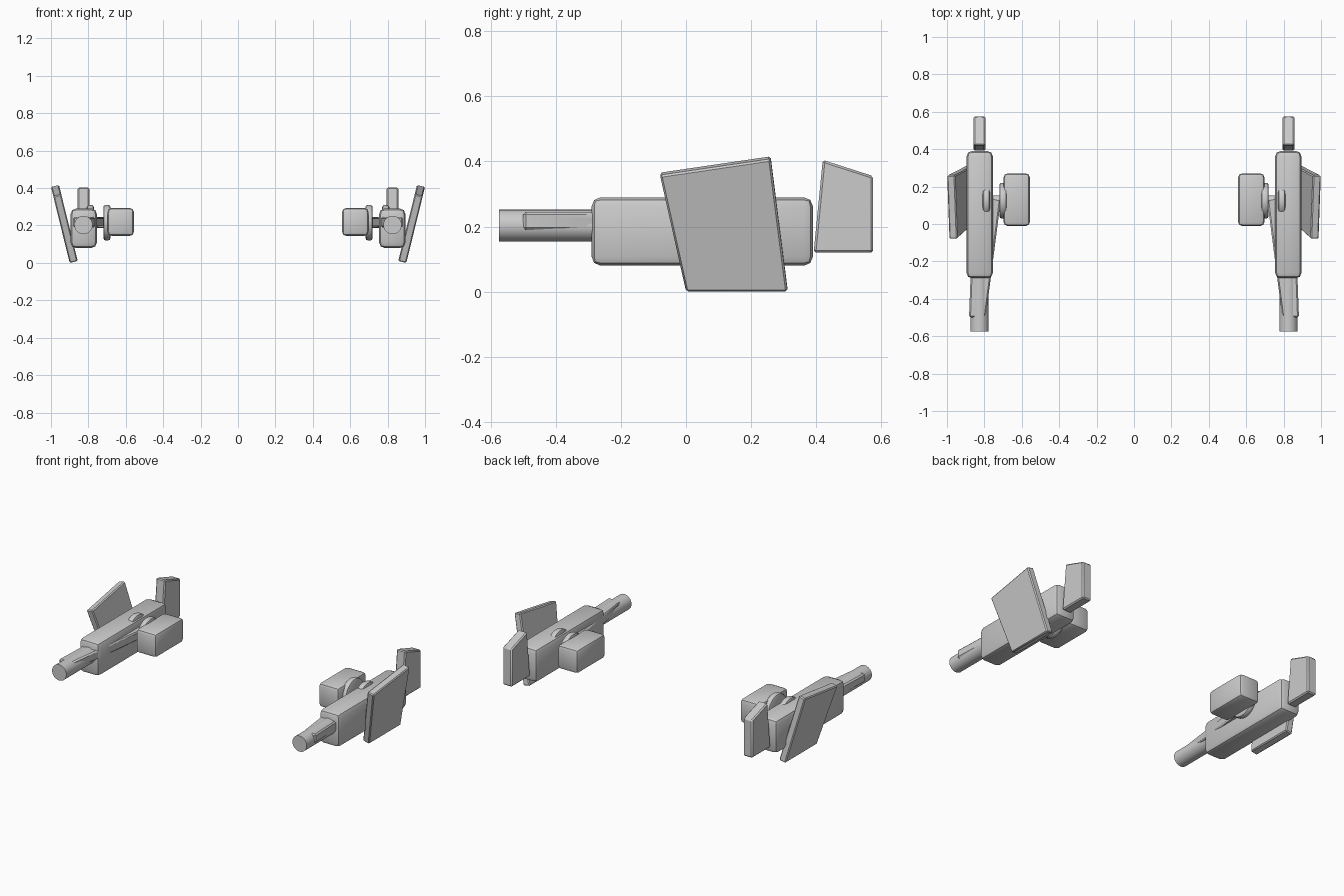
import bpy
import bmesh
from mathutils import Matrix, Vector

if "Cube" in bpy.data.objects:
    bpy.data.objects.remove(bpy.data.objects["Cube"])

grey = bpy.data.materials.new("light_grey")
grey.use_nodes = True
colour = (0.6, 0.6, 0.6, 1)
grey.diffuse_color = colour
grey.node_tree.nodes["Principled BSDF"].inputs["Base Color"].default_value = colour


def finish(name, bm, bevel=0.0, segments=2):
    """Bevel, smooth and mirror one part to the other side."""
    bmesh.ops.recalc_face_normals(bm, faces=bm.faces)
    if bevel:
        edges = [e for e in bm.edges if e.calc_face_angle(0) > 0.6]
        bmesh.ops.bevel(bm, geom=edges, offset=bevel, segments=segments,
                        profile=0.5, affect='EDGES', clamp_overlap=True)
    mesh = bpy.data.meshes.new(name)
    bm.to_mesh(mesh)
    bm.free()
    mesh.materials.append(grey)
    obj = bpy.data.objects.new(name, mesh)
    bpy.context.collection.objects.link(obj)
    bpy.ops.object.select_all(action='DESELECT')
    obj.select_set(True)
    bpy.context.view_layer.objects.active = obj
    bpy.ops.object.shade_smooth_by_angle(angle=0.6)
    obj.modifiers.new("Mirror", 'MIRROR').use_mirror_merge = False
    return obj


def box(name, low, high, bevel):
    low, high = Vector(low), Vector(high)
    bm = bmesh.new()
    bmesh.ops.create_cube(bm, size=1, matrix=Matrix.Translation((low + high) / 2)
                          @ Matrix.Diagonal((high - low).to_4d()))
    return finish(name, bm, bevel)


def cylinder(name, centre, radius, length, axis, bevel=0.0):
    turn = Vector((0, 0, 1)).rotation_difference(Vector(axis)).to_matrix().to_4x4()
    bm = bmesh.new()
    bmesh.ops.create_cone(bm, cap_ends=True, segments=32, radius1=radius,
                          radius2=radius, depth=length,
                          matrix=Matrix.Translation(centre) @ turn)
    return finish(name, bm, bevel)


def prism(name, side_a, side_b, bevel):
    """Solid between two matching outlines."""
    bm = bmesh.new()
    a = [bm.verts.new(p) for p in side_a]
    b = [bm.verts.new(p) for p in side_b]
    bm.faces.new(a)
    bm.faces.new(b)
    for i in range(len(a)):
        j = (i + 1) % len(a)
        bm.faces.new((a[i], a[j], b[j], b[i]))
    return finish(name, bm, bevel, 1)


# Main housing and barrel
box("housing", (0.755, -0.29, 0.08), (0.895, 0.39, 0.29), 0.028)
cylinder("barrel", (0.826, -0.39, 0.203), 0.049, 0.37, (0, 1, 0))

# Tapered brace running from the barrel to the hinge
brace = [(0.882, -0.5), (0.793, -0.5), (0.712, 0.13), (0.75, 0.14), (0.86, 0.1)]
prism("brace", [(x, y, 0.19) for x, y in brace],
      [(x, y, 0.245) for x, y in brace], 0.008)

# Hinge: axle with two discs, carrying the grip block
cylinder("axle", (0.73, 0.125, 0.215), 0.028, 0.14, (1, 0, 0))
for name, x in (("inner_disc", 0.701), ("housing_disc", 0.79)):
    cylinder(name, (x, 0.125, 0.215), 0.095, 0.038, (1, 0, 0), 0.012)
box("grip_block", (0.557, -0.01, 0.145), (0.697, 0.27, 0.293), 0.02)

# Rear fin
fin = [(0.392, 0.12), (0.575, 0.12), (0.575, 0.355), (0.42, 0.405)]
prism("rear_fin", [(0.795, y, z) for y, z in fin],
      [(0.857, y, z) for y, z in fin], 0.007)

# Side shield, leaning outward toward the top
shield = [(0, 0), (0.312, 0), (0.26, 0.407), (-0.08, 0.357)]
outer = [Vector((0.9 + 0.246 * z, y, z)) for y, z in shield]
prism("side_shield", outer, [p + Vector((-0.043, 0, 0.01)) for p in outer], 0.006)
